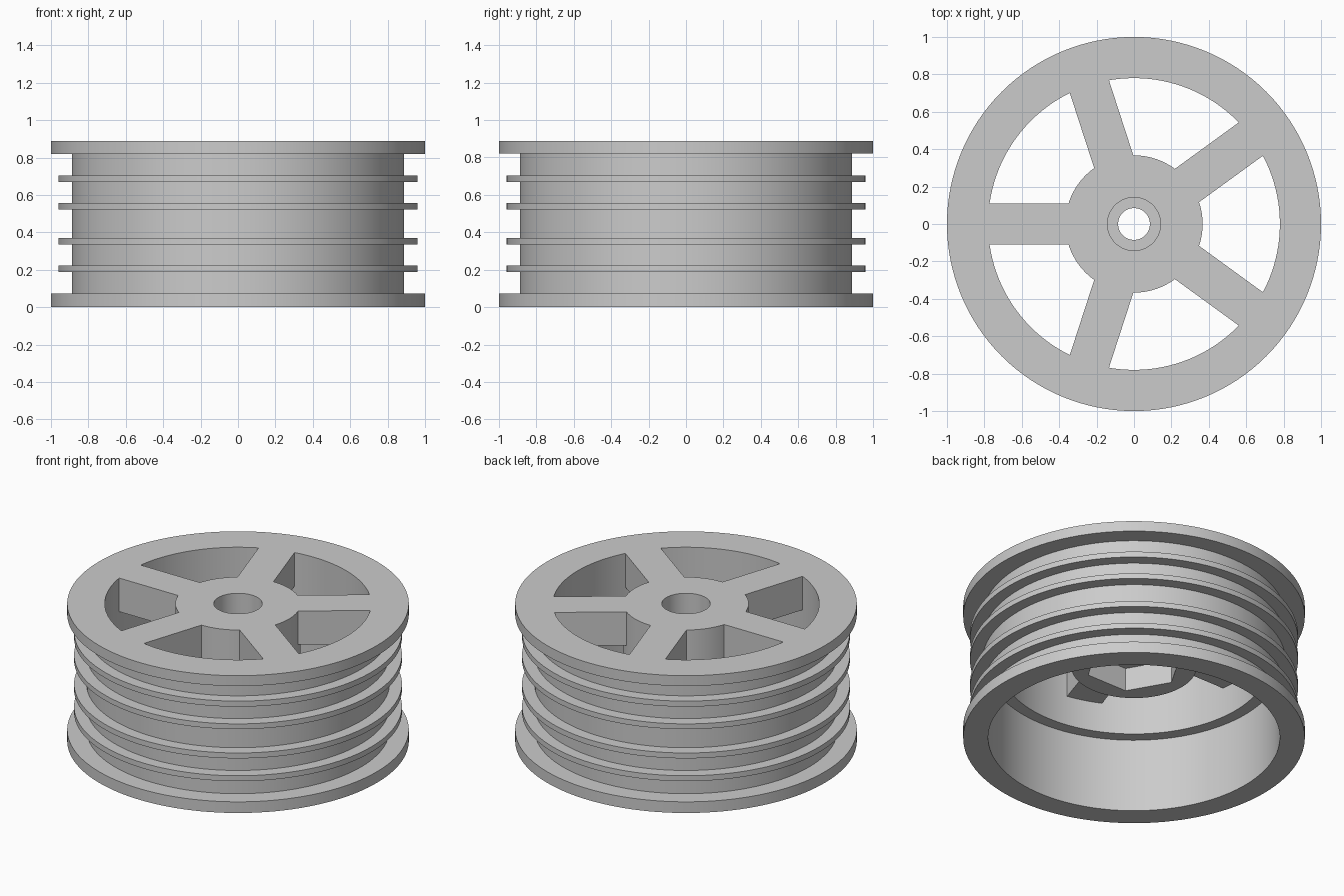
import bpy, bmesh, math
from mathutils import Matrix

if "Cube" in bpy.data.objects:
    bpy.data.objects.remove(bpy.data.objects["Cube"])

TOP = 0.887      # finished height
RAW = 1.0        # raw height before the top is trimmed flat
SEG = 128

grey = bpy.data.materials.new("plain grey")
grey.diffuse_color = (0.6, 0.6, 0.6, 1)
grey.use_nodes = True
grey.node_tree.nodes["Principled BSDF"].inputs["Base Color"].default_value = grey.diffuse_color


def make_object(name, bm):
    bmesh.ops.recalc_face_normals(bm, faces=bm.faces)
    mesh = bpy.data.meshes.new(name)
    bm.to_mesh(mesh)
    bm.free()
    mesh.materials.append(grey)
    ob = bpy.data.objects.new(name, mesh)
    bpy.context.collection.objects.link(ob)
    return ob


def lathe(name, profile):
    """Closed (radius, z) outline turned around the z axis."""
    bm = bmesh.new()
    rings = []
    for i in range(SEG):
        a = 2 * math.pi * i / SEG
        rings.append([bm.verts.new((r * math.cos(a), r * math.sin(a), z)) for r, z in profile])
    n = len(profile)
    for i in range(SEG):
        p, q = rings[i], rings[(i + 1) % SEG]
        for j in range(n):
            k = (j + 1) % n
            bm.faces.new((p[j], q[j], q[k], p[k]))
    return make_object(name, bm)


def prism(name, radius, z0, z1, sides=SEG):
    bm = bmesh.new()
    bmesh.ops.create_cone(bm, cap_ends=True, segments=sides, radius1=radius, radius2=radius,
                          depth=z1 - z0, matrix=Matrix.Translation((0, 0, (z0 + z1) / 2)))
    if sides == 6:  # put corners on the x axis
        bmesh.ops.rotate(bm, verts=bm.verts, matrix=Matrix.Rotation(math.pi / 6, 3, 'Z'))
    return make_object(name, bm)


def box(name, x0, x1, half_y, z0, z1, angle=0.0):
    bm = bmesh.new()
    bmesh.ops.create_cube(bm, size=1)
    for v in bm.verts:
        v.co = (x0 + (v.co.x + 0.5) * (x1 - x0), v.co.y * 2 * half_y, z0 + (v.co.z + 0.5) * (z1 - z0))
    bmesh.ops.rotate(bm, verts=bm.verts, matrix=Matrix.Rotation(angle, 3, 'Z'))
    return make_object(name, bm)


def combine(target, tool, operation):
    mod = target.modifiers.new("combine", 'BOOLEAN')
    mod.object, mod.operation, mod.solver = tool, operation, 'EXACT'
    bpy.context.view_layer.objects.active = target
    bpy.ops.object.modifier_apply(modifier=mod.name)
    bpy.data.objects.remove(tool)


# Rim: flanges, drum with four ridges, and stepped bore
DRUM, RIDGE = 0.887, 0.96
outer = [(1.0, 0), (1.0, 0.072), (DRUM, 0.072)]
for z0, z1 in ((0.187, 0.222), (0.334, 0.369), (0.523, 0.557), (0.668, 0.704)):
    outer += [(DRUM, z0), (RIDGE, z0), (RIDGE, z1), (DRUM, z1)]
outer += [(DRUM, 0.82), (1.0, 0.82), (1.0, RAW)]
bore = [(0.78, RAW), (0.78, 0.476), (0.854, 0.476), (0.854, 0)]
wheel = lathe("wheel", outer + bore)

# Hub and five spokes
combine(wheel, prism("hub", 0.367, 0.48, RAW), 'UNION')
for i in range(5):
    combine(wheel, box("spoke", 0.3, 0.83, 0.11, 0.67, RAW, math.radians(36 + 72 * i)), 'UNION')

# Trim the top flat
combine(wheel, box("top_trim", -1.5, 1.5, 1.5, TOP, 1.5), 'DIFFERENCE')

# Axle hole, round recess above and six-sided nut pocket below
combine(wheel, prism("axle_hole", 0.085, 0.3, 1.2), 'DIFFERENCE')
combine(wheel, prism("round_recess", 0.142, 0.70, 1.2), 'DIFFERENCE')
combine(wheel, prism("nut_pocket", 0.285, 0.3, 0.63, 6), 'DIFFERENCE')

# Smooth round walls, crisp edges
bpy.ops.object.select_all(action='DESELECT')
wheel.select_set(True)
bpy.context.view_layer.objects.active = wheel
bpy.ops.object.shade_smooth_by_angle(angle=math.radians(30))
